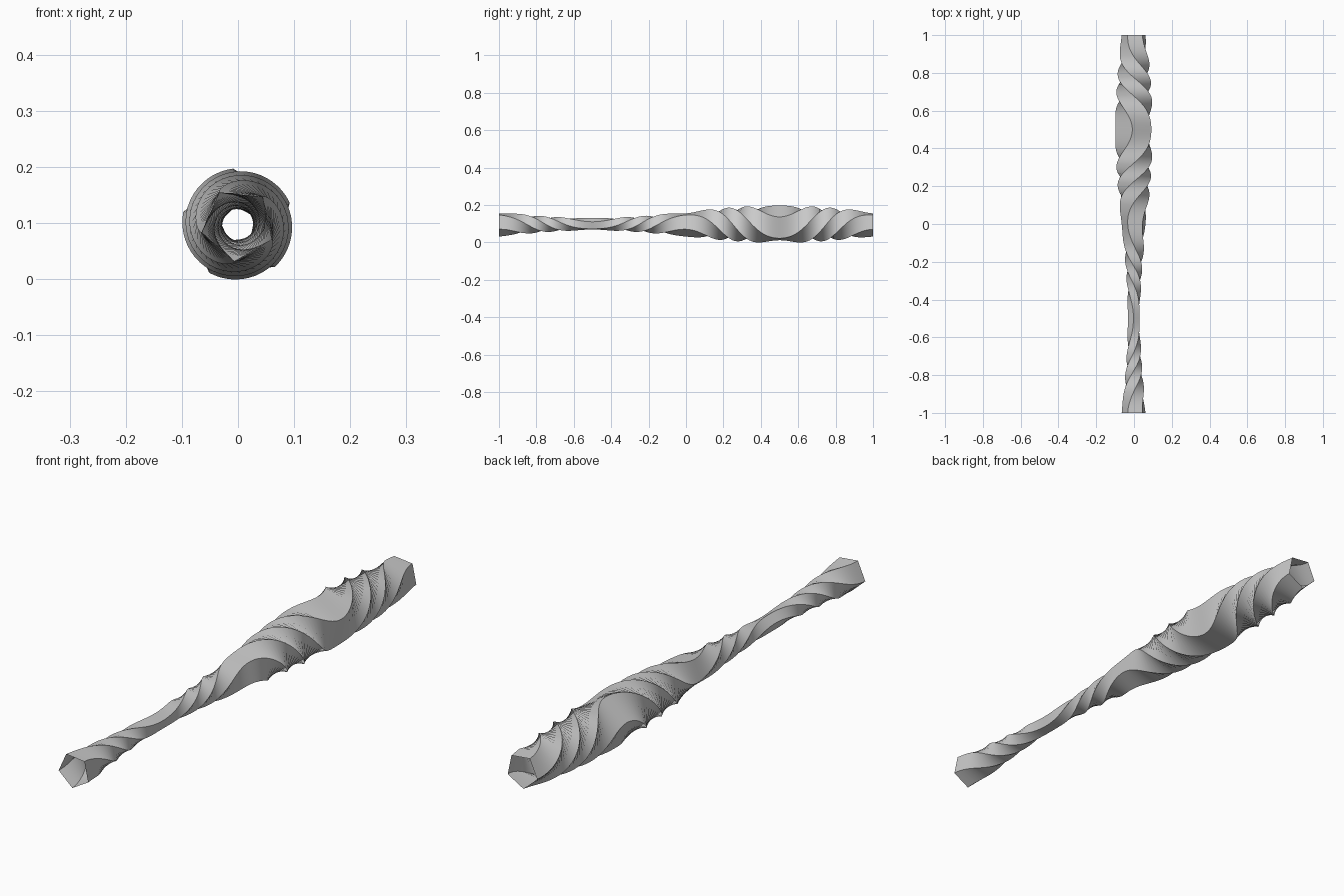
import bpy, bmesh
from math import sin, cos, pi, radians

if "Cube" in bpy.data.objects:
    bpy.data.objects.remove(bpy.data.objects["Cube"])

SIDES, STEPS = 5, 160
START, TWIST = radians(48), radians(-241)
AXIS_Z = 0.0975


def ring(bm, y):
    """Pentagon section whose radius and twist swing along the length."""
    r = 0.0665 + 0.0335 * sin(pi * y)
    a0 = START + TWIST * (1 - cos(2 * pi * y)) / 2
    return [bm.verts.new((r * cos(a0 + 2 * pi * k / SIDES), y,
                          AXIS_Z + r * sin(a0 + 2 * pi * k / SIDES)))
            for k in range(SIDES)]


# Open-ended twisted pentagonal tube
bm = bmesh.new()
rings = [ring(bm, -1 + 2 * i / STEPS) for i in range(STEPS + 1)]
for a, b in zip(rings, rings[1:]):
    for k in range(SIDES):
        n = (k + 1) % SIDES
        bm.faces.new((a[k], a[n], b[n], b[k])).smooth = True

# Keep the five spiral ridges sharp
for a, b in zip(rings, rings[1:]):
    for k in range(SIDES):
        bm.edges.get((a[k], b[k])).smooth = False

bmesh.ops.recalc_face_normals(bm, faces=bm.faces)
mid = bm.faces[:][0]
centre = mid.calc_center_median()
if mid.normal.x * centre.x + mid.normal.z * (centre.z - AXIS_Z) < 0:
    bmesh.ops.reverse_faces(bm, faces=bm.faces)

mesh = bpy.data.meshes.new("twisted_tube")
bm.to_mesh(mesh)
bm.free()
bpy.context.collection.objects.link(bpy.data.objects.new("twisted_tube", mesh))
